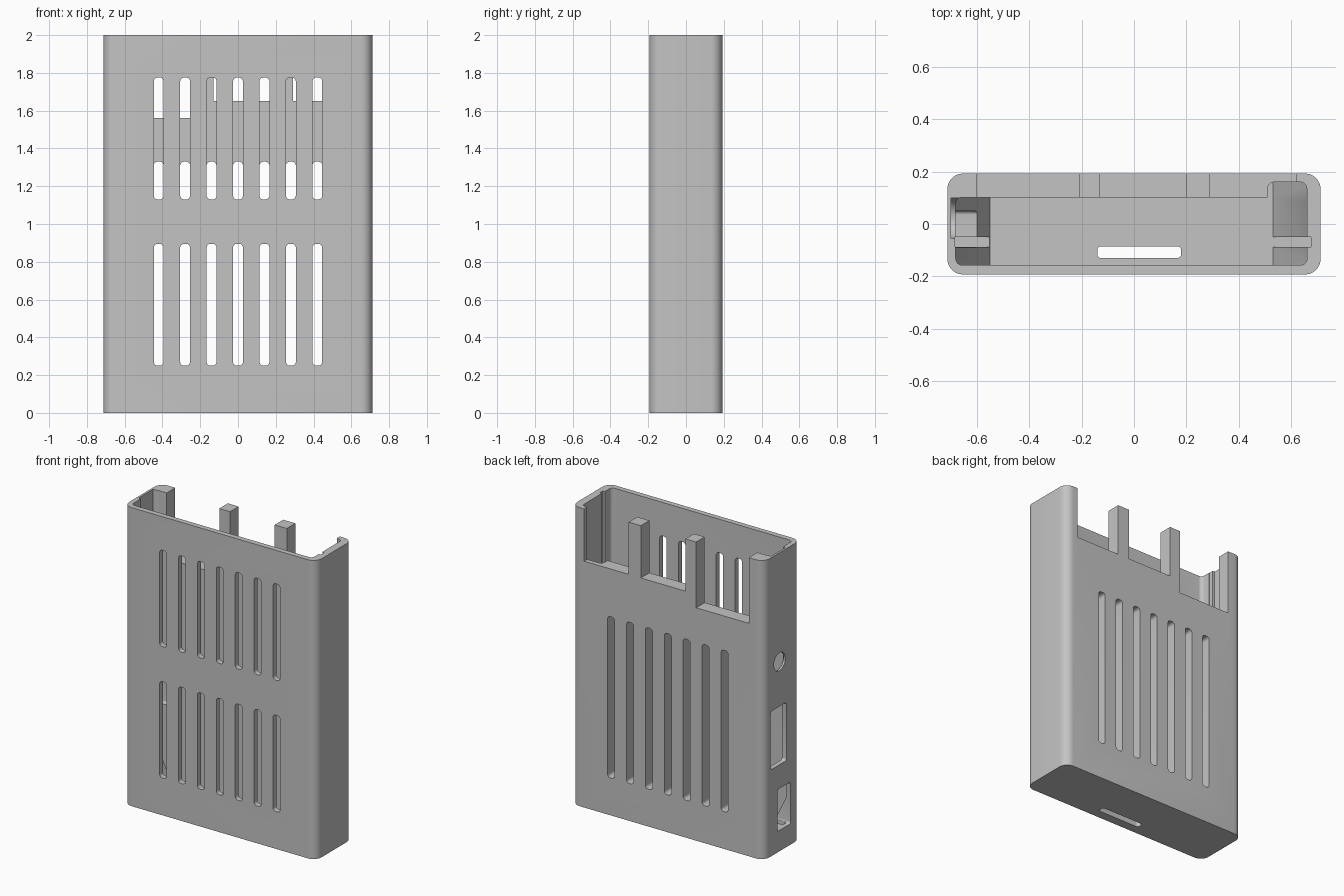
import bpy, bmesh, math
from mathutils import Vector

cube = bpy.data.objects.get("Cube")
if cube:
    bpy.data.objects.remove(cube)

grey = bpy.data.materials.new("plain grey")
grey.use_nodes = True
grey.diffuse_color = (0.55, 0.55, 0.55, 1)
grey.node_tree.nodes["Principled BSDF"].inputs["Base Color"].default_value = grey.diffuse_color


def prism(name, points, axis, lo, hi):
    """Extrude a 2D outline from lo to hi along the given axis."""
    place = {"x": lambda a, b, c: (c, a, b),
             "y": lambda a, b, c: (a, c, b),
             "z": lambda a, b, c: (a, b, c)}[axis]
    bm = bmesh.new()
    base = bm.faces.new([bm.verts.new(place(a, b, lo)) for a, b in points])
    new = bmesh.ops.extrude_face_region(bm, geom=[base])["geom"]
    verts = [v for v in new if isinstance(v, bmesh.types.BMVert)]
    bmesh.ops.translate(bm, verts=verts, vec=Vector(place(0, 0, hi - lo)))
    bmesh.ops.recalc_face_normals(bm, faces=bm.faces)
    mesh = bpy.data.meshes.new(name)
    bm.to_mesh(mesh)
    bm.free()
    mesh.materials.append(grey)
    obj = bpy.data.objects.new(name, mesh)
    bpy.context.collection.objects.link(obj)
    return obj


def rounded(a0, a1, b0, b1, r=0.0, steps=6):
    """Rectangle outline with rounded corners."""
    if r == 0:
        return [(a0, b0), (a1, b0), (a1, b1), (a0, b1)]
    centres = [(a1 - r, b1 - r), (a0 + r, b1 - r), (a0 + r, b0 + r), (a1 - r, b0 + r)]
    points = []
    for i, (a, b) in enumerate(centres):
        for k in range(steps + 1):
            t = math.pi / 2 * (i + k / steps)
            points.append((a + r * math.cos(t), b + r * math.sin(t)))
    return points


def circle(a, b, r, steps=32):
    return [(a + r * math.cos(math.tau * k / steps), b + r * math.sin(math.tau * k / steps))
            for k in range(steps)]


def combine(tool, operation="DIFFERENCE"):
    """Apply a tool solid to the case and remove the tool."""
    mod = case.modifiers.new(tool.name, "BOOLEAN")
    mod.operation = operation
    mod.solver = "EXACT"
    mod.object = tool
    bpy.context.view_layer.objects.active = case
    bpy.ops.object.modifier_apply(modifier=mod.name)
    bpy.data.objects.remove(tool)


def cut(points, axis, lo, hi):
    combine(prism("cutter", points, axis, lo, hi))


# Outer shell, main cavity and the deeper corner pocket
case = prism("case", rounded(-0.712, 0.712, -0.1925, 0.1925, 0.06, 8), "z", 0, 2)
cut(rounded(-0.68, 0.66, -0.157, 0.102, 0.025), "z", 0.04, 2.1)
cut(rounded(0.51, 0.659, -0.1, 0.16, 0.025), "z", 0.041, 2.1)

# Sloped board supports at the bottom of both sides
combine(prism("right_support", [(-0.695, 0.02), (-0.54, 0.02), (-0.695, 0.34)],
              "y", -0.17, 0.14), "UNION")
combine(prism("left_support", [(0.675, 0.02), (0.52, 0.02), (0.675, 0.34)],
              "y", -0.17, 0.175), "UNION")

# Circuit board groove
cut(rounded(-0.682, 0.675, -0.087, -0.05), "z", 0.042, 2.1)

# Open windows in the top of the back wall, leaving posts between them
for x0, x1, z0 in [(-0.6, -0.21, 1.56), (-0.13, 0.2, 1.65), (0.29, 0.62, 1.65)]:
    cut(rounded(x0, x1, z0, 2.1), "y", 0.09, 0.3)

# Vent slots: two rows in front, one long row behind
for i in range(-3, 4):
    x = i * 0.14
    for z0, z1, y0, y1 in [(0.25, 0.895, -0.3, -0.1),
                           (1.13, 1.775, -0.3, -0.1),
                           (0.25, 1.33, 0.05, 0.3)]:
        cut(rounded(x - 0.026, x + 0.026, z0, z1, 0.02), "y", y0, y1)

# Round port with its inner guide channel
cut(rounded(-0.055, 0.099, 1.27, 2.1), "x", -0.698, -0.6)
cut(circle(0.022, 1.27, 0.077), "x", -0.698, -0.61)
cut(circle(0.026, 1.27, 0.06), "x", -0.8, -0.62)

# Rectangular side ports
cut(rounded(-0.045, 0.12, 0.58, 0.97, 0.015), "x", -0.8, -0.6)
cut(rounded(-0.09, 0.05, 0.14, 0.42, 0.015), "x", -0.8, -0.5)

# Card slot through the floor
cut(rounded(-0.14, 0.18, -0.13, -0.085, 0.015), "z", -0.1, 0.1)

# Smooth rounded corners, crisp edges
bpy.ops.object.select_all(action="DESELECT")
case.select_set(True)
bpy.context.view_layer.objects.active = case
bpy.ops.object.shade_smooth_by_angle(angle=math.radians(30))
